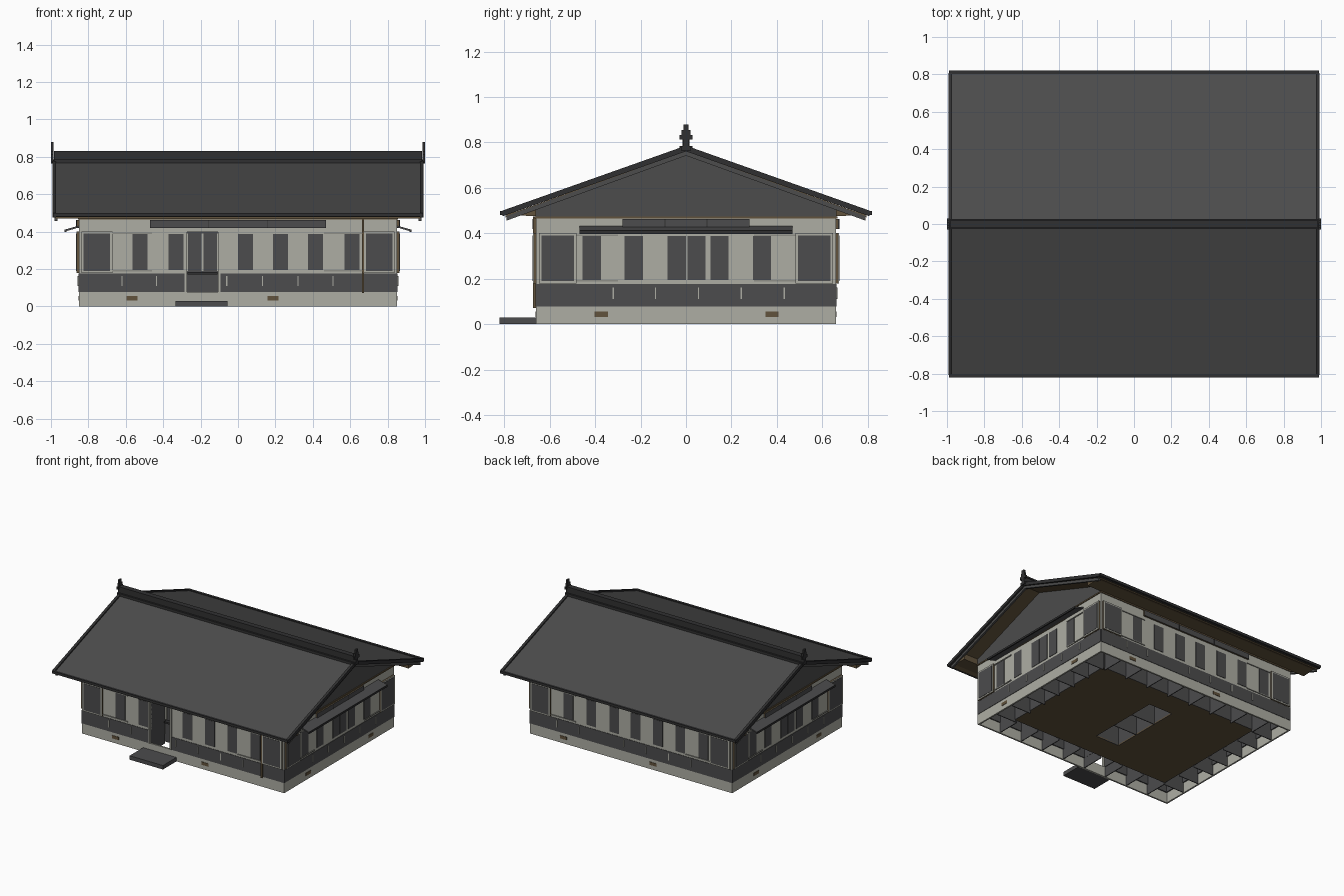
import bpy, bmesh
from mathutils import Vector

cube = bpy.data.objects.get("Cube")
if cube:
    bpy.data.objects.remove(cube)


def material(name, r, g, b):
    m = bpy.data.materials.new(name)
    m.use_nodes = True
    m.diffuse_color = (r, g, b, 1)
    m.node_tree.nodes["Principled BSDF"].inputs["Base Color"].default_value = (r, g, b, 1)
    return m


PLASTER = material("pale plaster", .42, .42, .37)
FRAME = material("grey frame", .27, .27, .24)
PANEL = material("dark panel", .072, .072, .074)
TILE = material("roof tile", .072, .072, .072)
TRIM = material("black trim", .03, .03, .031)
WOOD = material("brown wood", .12, .085, .045)

HX, HY = .85, .66          # half size of the walls
WALL_TOP = .475
DOOR = (-.28, -.1)         # entrance span along the front
RECESS = -.47              # back of the entrance


def finish(name, bm, mat):
    bmesh.ops.recalc_face_normals(bm, faces=bm.faces)
    mesh = bpy.data.meshes.new(name)
    bm.to_mesh(mesh)
    bm.free()
    mesh.materials.append(mat)
    obj = bpy.data.objects.new(name, mesh)
    bpy.context.collection.objects.link(obj)
    return obj


def boxes(name, mat, spans):
    """One object made of boxes, each given by two opposite corners."""
    bm = bmesh.new()
    for a, b in spans:
        a, b = Vector(a), Vector(b)
        verts = bmesh.ops.create_cube(bm, size=1)["verts"]
        for v in verts:
            v.co = (a + b) / 2 + v.co * (b - a)
    return finish(name, bm, mat)


def prism(name, mat, outline, x0, x1):
    """Extrude a y-z outline along x."""
    bm = bmesh.new()
    face = bm.faces.new([bm.verts.new((x0, y, z)) for y, z in outline])
    new = bmesh.ops.extrude_face_region(bm, geom=[face])["geom"]
    verts = [v for v in new if isinstance(v, bmesh.types.BMVert)]
    bmesh.ops.translate(bm, verts=verts, vec=(x1 - x0, 0, 0))
    return finish(name, bm, mat)


def on_wall(side, u0, u1, z0, z1, d0, d1):
    """Box on a wall: u runs to the viewer's right, d points outward."""
    def place(u, d, z):
        return {"front": (u, -HY - d, z), "back": (-u, HY + d, z),
                "right": (HX + d, u, z), "left": (-HX - d, -u, z)}[side]
    return place(u0, d0, z0), place(u1, d1, z1)


LONG_PANES = [-.524, -.332, .04, .228, .415, .61]
SHORT_PANES = [-.415, -.23, -.041, .046, .148, .334]

for side in ("front", "right", "back", "left"):
    long_side = side in ("front", "back")
    half = HX if long_side else HY

    def add(part, mat, spans):
        boxes(side + "_" + part, mat, [on_wall(side, *s) for s in spans])

    # Walls, split around the entrance on the front
    if side == "front":
        runs = [(-half, DOOR[0]), (DOOR[1], half)]
        lintel = [(*DOOR, .4, WALL_TOP, -.02, 0)]
    else:
        runs, lintel = [(-half, half)], []
    add("foundation", PLASTER, [(-half, half, 0, .078, -.012, 0)])
    add("wall", PLASTER, [(a, b, .176, WALL_TOP, -.02, 0) for a, b in runs] + lintel)
    add("wainscot", PANEL, [(a, b, .078, .176, -.02, .003) for a, b in runs])

    # Window panes and their rails
    panes = list(LONG_PANES if long_side else SHORT_PANES)
    if side == "back":
        panes.append(-.14)
    add("panes", PANEL, [(c - .04, c + .04, .195, .388, -.001, .003) for c in panes])
    outer = half - .175
    inner = .46 if long_side else .3
    add("rails", FRAME, [(s * inner, s * outer, z, z + .007, 0, .006)
                         for s in (-1, 1) for z in (.188, .388)])

    # Storm shutters at the corners
    wide = [(s * (half - .012), s * (half - .178)) for s in (-1, 1)]
    add("shutter_boxes", WOOD, [(a, b, .18, .402, 0, .01) for a, b in wide])
    add("shutter_frames", PLASTER, [(a, b, .18, .402, .01, .013) for a, b in wide])
    add("shutter_panels", PANEL, [(s * (half - .024), s * (half - .166), .19, .391, .013, .015)
                                  for s in (-1, 1)])

    # High window strip with a wooden edge
    w = .47 if long_side else .28
    add("transom_frame", WOOD, [(-w, w, .42, .462, 0, .01)])
    add("transom", PANEL, [(-w, w, .42, .462, .01, .013)])
    add("transom_bars", TRIM, [(u - .002, u + .002, .42, .462, .013, .015)
                               for u in (-w / 3, w / 3)])
    add("top_beam", WOOD, [(-half, half, .465, WALL_TOP, 0, .006)])

    # Wainscot battens and foundation vents
    battens = [-.62, -.435, -.06, .13, .32, .507] if long_side else [-.32, -.134, .055, .244, .433]
    add("battens", PLASTER, [(u - .003, u + .003, .11, .162, 0, .007) for u in battens])
    vents = (-.567, .187) if long_side else (-.373, .378)
    add("vents", WOOD, [(u - .029, u + .029, .032, .055, 0, .003) for u in vents])

# Slanted awnings over the gable-side windows
for name, s in (("left", 1), ("right", -1)):
    awning = boxes(name + "_awning", PANEL, [((s * .845, -.47, .424), (s * .925, .47, .434))])
    for v in awning.data.vertices:
        if abs(v.co.x) > .9:
            v.co.z -= .023
    boxes(name + "_awning_lip", TRIM, [((s * .918, -.47, .398), (s * .928, .47, .412))])

# Recessed entrance
x0, x1 = DOOR
mid = (x0 + x1) / 2
boxes("entrance_sides", PANEL, [((x, -HY + .003, .078), (x + .006, RECESS, .4))
                                for x in (x0 - .006, x1)])
boxes("entrance_back", PANEL, [((x0, RECESS, .078), (x1, RECESS + .01, .4))])
boxes("entrance_ceiling", PLASTER, [((x0, -HY, .4), (x1, RECESS, .406))])
boxes("entrance_posts", PLASTER, [((x - .006, -HY - .008, .078), (x + .006, -HY + .01, .41))
                                  for x in (x0, x1)]
      + [((x0, -HY - .008, .398), (x1, -HY + .01, .41))])
boxes("entrance_door_frame", PLASTER, [((x - .005, RECESS - .008, .19), (x + .005, RECESS, .39))
                                       for x in (x0 + .007, mid, x1 - .007)])
boxes("entrance_sill", TRIM, [((x0 + .01, RECESS - .03, .172), (x1 - .01, RECESS, .184))])
boxes("front_step", PANEL, [((-.335, -.822, 0), (-.055, -HY, .03))])
boxes("downpipe", WOOD, [((.662, -HY - .014, .072), (.673, -HY, WALL_TOP))])

# Underside: floor, grid of footings and a central wooden deck with an opening
boxes("floor", PANEL, [((-.84, RECESS, .165), (.84, .65, .172)),
                       ((-.84, -.65, .165), (x0, RECESS, .172)),
                       ((x1, -.65, .165), (.84, RECESS, .172))])
DX, DY, OX, OY = .67, .47, .1, .285
boxes("under_deck", WOOD, [((s * OX, -DY, .02), (s * DX, DY, .03)) for s in (-1, 1)]
      + [((-OX, s * OY, .02), (OX, s * DY, .03)) for s in (-1, 1)])
footings = []
for s in (-1, 1):
    for i in range(-4, 5):
        x = (i + .5) * .189 - .004
        if abs(x) < .8:
            footings.append(((x - .003, s * DY, .002), (x + .003, s * .65, .165)))
    for i in range(-3, 4):
        y = i * .157
        footings.append(((s * DX, y - .003, .002), (s * .84, y + .003, .165)))
    footings.append(((-DX, s * DY, .02), (DX, s * (DY + .005), .165)))
    footings.append(((s * DX, -DY, .02), (s * (DX + .005), DY, .165)))
    footings.append(((s * OX, -OY, .02), (s * (OX + .005), OY, .165)))
    footings.append(((-OX, s * OY, .02), (OX, s * (OY + .005), .165)))
    footings.append(((-OX, s * .095 - .003, .02), (OX, s * .095 + .003, .165)))
boxes("footings", PANEL, footings)

# Gable roof: attic, slopes, wooden lining and boxed eaves
EAVE, APEX_Z, EAVE_Z = .808, .776, .49


def chevron(top, bottom, reach=EAVE):
    """Roof-shaped band between two heights above the roof plane."""
    return [(-reach, EAVE_Z + top), (0, APEX_Z + top), (reach, EAVE_Z + top),
            (reach, EAVE_Z + bottom), (0, APEX_Z + bottom), (-reach, EAVE_Z + bottom)]


prism("attic", TILE, [(-HY, WALL_TOP), (HY, WALL_TOP), (HY, .523), (0, .757), (-HY, .523)], -HX, HX)
prism("roof_tiles", TILE, chevron(0, -.012), -.985, .985)
prism("roof_lining", WOOD, chevron(-.012, -.02, .795), -.975, .975)
for s in (-1, 1):
    name = "front" if s < 0 else "back"
    prism(name + "_boxed_eave", WOOD,
          [(s * .795, .482), (s * HY, WALL_TOP), (s * HY, .523)], -.97, .97)
    boxes(name + "_gutter", TRIM, [((-.99, s * .802, .48), (.99, s * .82, .499))])
    side = "left" if s > 0 else "right"
    prism(side + "_verge_tiles", TRIM, chevron(.01, -.015), s * .972, s * .992)
    prism(side + "_barge_board", TILE, chevron(-.014, -.034, .79), s * .965, s * .98)

# Stacked ridge with stepped end ornaments
boxes("ridge", TRIM, [((-.985, -.028, .765), (.985, .028, .785)),
                      ((-.985, -.015, .785), (.985, .015, .82)),
                      ((-.985, -.02, .82), (.985, .02, .832))])
steps = [(.022, .765, .785), (.014, .785, .812), (.029, .812, .832),
         (.02, .832, .855), (.012, .855, .88)]
boxes("ridge_ornaments", TRIM, [((s * .986, -w, a), (s, w, b))
                                for s in (-1, 1) for w, a, b in steps])
